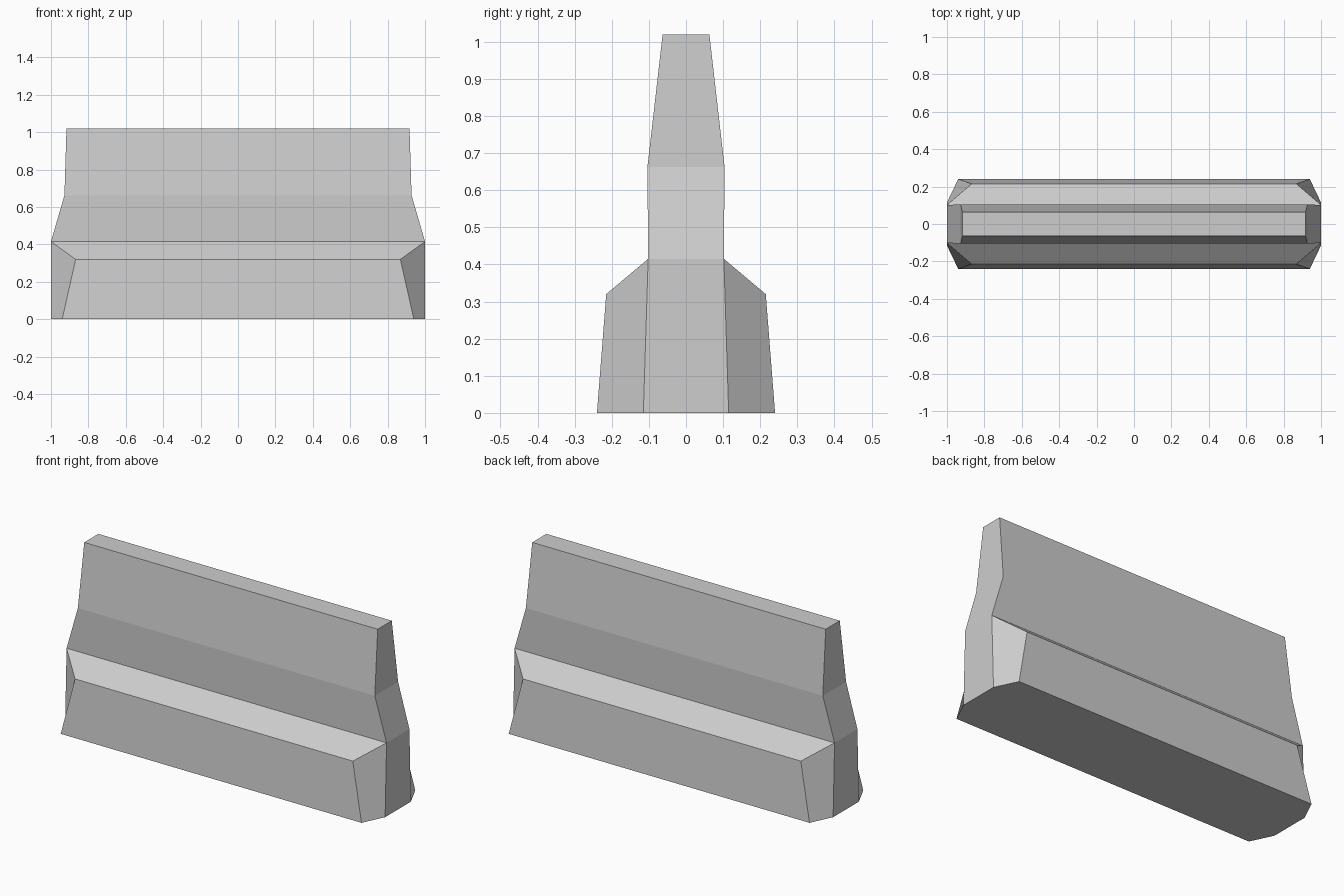
import bpy
import bmesh

cube = bpy.data.objects.get("Cube")
if cube:
    bpy.data.objects.remove(cube, do_unlink=True)

concrete = bpy.data.materials.new("concrete grey")
concrete.use_nodes = True
colour = (0.61, 0.61, 0.61, 1)
concrete.diffuse_color = colour
concrete.node_tree.nodes["Principled BSDF"].inputs["Base Color"].default_value = colour

# Wall sections from the ground up: half length, half thickness, height
SECTIONS = [(1.0, 0.115, 0), (1.0, 0.102, 0.415), (0.928, 0.104, 0.662), (0.917, 0.063, 1.02)]
# Outer edge of the foot: half length, half thickness, height
FOOT = [(0.94, 0.24, 0), (0.868, 0.215, 0.32)]

bm = bmesh.new()


def corners(half_x, half_y, z):
    """Four corners, anticlockwise from front left of the section."""
    signs = [(-1, -1), (1, -1), (1, 1), (-1, 1)]
    return [bm.verts.new((sx * half_x, sy * half_y, z)) for sx, sy in signs]


rings = [corners(*s) for s in SECTIONS]
foot_low, foot_high = [corners(*s) for s in FOOT]

# Wall sides; the feet replace the lowest front and back faces
for level, (low, high) in enumerate(zip(rings, rings[1:])):
    for i in range(4):
        if level > 0 or i % 2:
            j = (i + 1) % 4
            bm.faces.new((low[i], low[j], high[j], high[i]))
bm.faces.new(rings[-1])

# Feet: outer face, sloping ledge and two chamfered ends, front and back
base, ledge = rings[0], rings[1]
for i in (0, 2):
    j = i + 1
    bm.faces.new((foot_low[i], foot_low[j], foot_high[j], foot_high[i]))
    bm.faces.new((foot_high[i], foot_high[j], ledge[j], ledge[i]))
    for k in (i, j):
        bm.faces.new((base[k], foot_low[k], foot_high[k], ledge[k]))

# Underside
bm.faces.new((foot_low[0], foot_low[1], base[1], base[2],
              foot_low[2], foot_low[3], base[3], base[0]))

bmesh.ops.recalc_face_normals(bm, faces=bm.faces)
mesh = bpy.data.meshes.new("concrete_barrier")
bm.to_mesh(mesh)
bm.free()
mesh.materials.append(concrete)
barrier = bpy.data.objects.new("concrete_barrier", mesh)
bpy.context.collection.objects.link(barrier)
